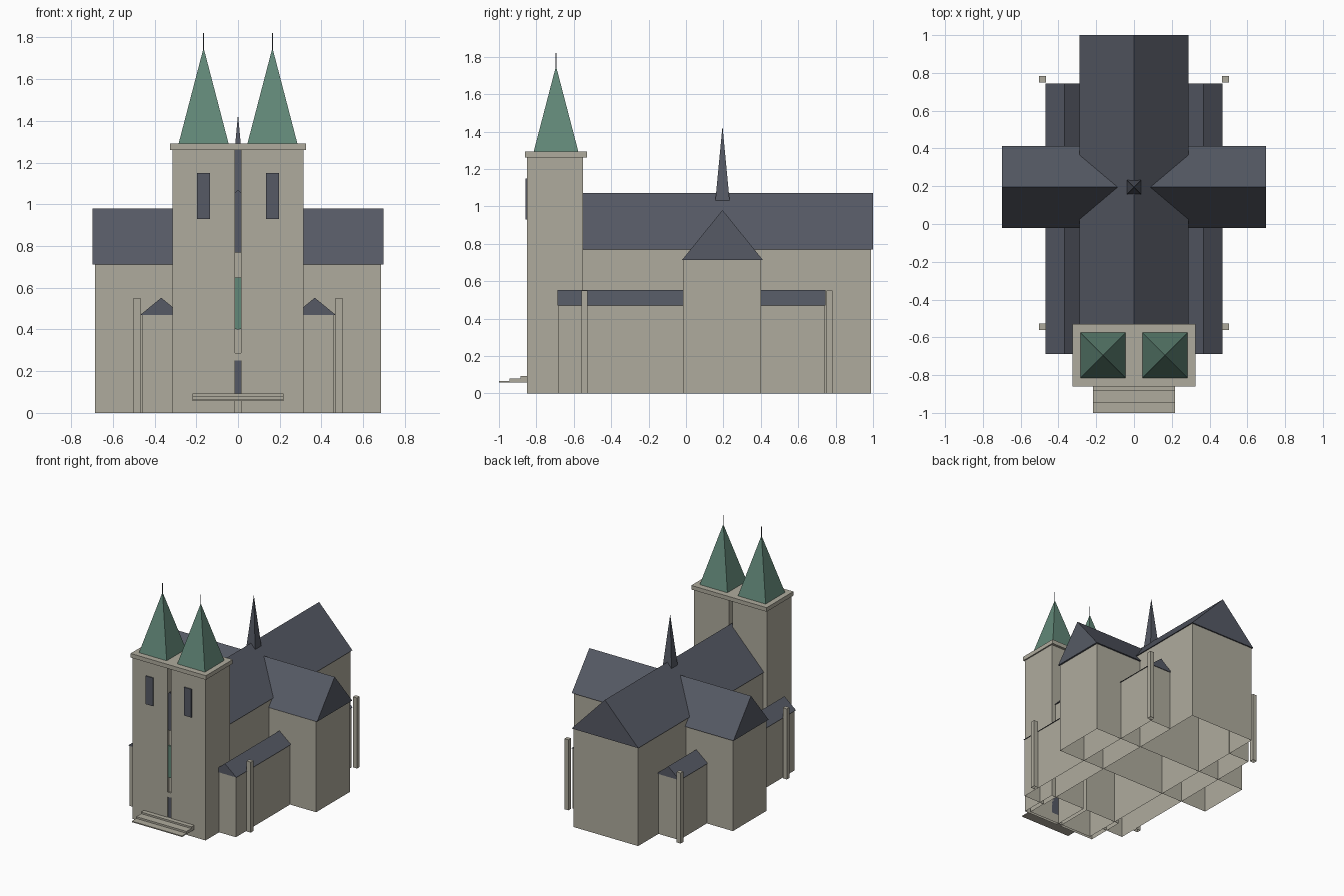
import bpy, bmesh
from math import pi, sqrt
from mathutils import Matrix

cube = bpy.data.objects.get("Cube")
if cube:
    bpy.data.objects.remove(cube, do_unlink=True)


def material(name, rgb):
    m = bpy.data.materials.new(name)
    m.use_nodes = True
    m.diffuse_color = (*rgb, 1)
    m.node_tree.nodes["Principled BSDF"].inputs["Base Color"].default_value = (*rgb, 1)
    return m


STONE = material("pale stone", (0.43, 0.41, 0.34))
SLATE = material("dark slate", (0.093, 0.102, 0.13))
COPPER = material("green copper", (0.122, 0.246, 0.188))


def finish(name, bm, mat):
    bmesh.ops.recalc_face_normals(bm, faces=bm.faces)
    mesh = bpy.data.meshes.new(name)
    bm.to_mesh(mesh)
    bm.free()
    mesh.materials.append(mat)
    obj = bpy.data.objects.new(name, mesh)
    bpy.context.collection.objects.link(obj)
    return obj


def box(name, x, y, z, mat=STONE, open_bottom=False):
    """Box from (min, max) pairs, optionally without its underside."""
    bm = bmesh.new()
    bmesh.ops.create_cube(bm, size=1)
    for v in bm.verts:
        v.co = [(lo + hi) / 2 + c * (hi - lo) for c, (lo, hi) in zip(v.co, (x, y, z))]
    bmesh.ops.recalc_face_normals(bm, faces=bm.faces)
    if open_bottom:
        under = [f for f in bm.faces if f.normal.z < -0.5]
        bmesh.ops.delete(bm, geom=under, context='FACES')
    return finish(name, bm, mat)


def gable_roof(name, centre, half, span, eave, ridge, along_y=True):
    """Closed triangular prism with its ridge along y or x."""
    bm = bmesh.new()
    profile = [(centre - half, eave), (centre + half, eave), (centre, ridge)]
    ends = [[bm.verts.new((a, s, z) if along_y else (s, a, z)) for a, z in profile]
            for s in span]
    for end in ends:
        bm.faces.new(end)
    for i in range(3):
        j = (i + 1) % 3
        bm.faces.new((ends[0][i], ends[0][j], ends[1][j], ends[1][i]))
    return finish(name, bm, SLATE)


def spire(name, x, y, half, z, mat):
    """Four-sided pyramid."""
    bm = bmesh.new()
    move = Matrix.Translation((x, y, sum(z) / 2)) @ Matrix.Rotation(pi / 4, 4, 'Z')
    bmesh.ops.create_cone(bm, cap_ends=True, segments=4, radius1=half * sqrt(2),
                          radius2=0, depth=z[1] - z[0], matrix=move)
    return finish(name, bm, mat)


def cylinder(name, radius, depth, sides, move, mat):
    bm = bmesh.new()
    bmesh.ops.create_cone(bm, cap_ends=True, segments=sides, radius1=radius,
                          radius2=radius, depth=depth, matrix=move)
    return finish(name, bm, mat)


# Nave and transept
box("nave_walls", (-0.28, 0.28), (-0.83, 0.99), (0, 0.77), open_bottom=True)
gable_roof("nave_roof", 0, 0.288, (-0.84, 1.0), 0.77, 1.07)
box("transept_walls", (-0.685, 0.685), (-0.015, 0.4), (0, 0.712), open_bottom=True)
gable_roof("transept_roof", 0.195, 0.217, (-0.698, 0.698), 0.712, 0.98, along_y=False)
spire("crossing_spire", 0, 0.195, 0.038, (1.03, 1.43), SLATE)

# Parts repeated on both sides
for side, s in (("left", 1), ("right", -1)):
    def span(a, b):
        return tuple(sorted((s * a, s * b)))

    # Side aisle with corner piers
    box(f"{side}_aisle_walls", span(0.275, 0.46), (-0.683, 0.74), (0, 0.47), open_bottom=True)
    gable_roof(f"{side}_aisle_roof", s * 0.368, 0.1, (-0.688, 0.745), 0.47, 0.552)
    for place, y in (("front", -0.56), ("back", 0.75)):
        box(f"{side}_{place}_pier", span(0.467, 0.502), (y, y + 0.033), (0, 0.55),
            open_bottom=True)

    # Tower with window, spire and finial
    box(f"{side}_tower", span(0.015, 0.315), (-0.85, -0.55), (0, 1.26), open_bottom=True)
    box(f"{side}_tower_window", span(0.135, 0.197), (-0.858, -0.85), (0.93, 1.15), SLATE)
    spire(f"{side}_tower_spire", s * 0.165, -0.695, 0.12, (1.29, 1.75), COPPER)
    cylinder(f"{side}_finial", 0.003, 0.12, 6,
             Matrix.Translation((s * 0.165, -0.695, 1.76)), SLATE)

# Shared cornice on top of the towers
box("tower_cornice", (-0.325, 0.325), (-0.86, -0.53), (1.26, 1.292))

# Round window and door between the towers
cylinder("round_window", 0.125, 0.01, 24,
         Matrix.Translation((0, -0.835, 0.525)) @ Matrix.Rotation(pi / 2, 4, 'X'), COPPER)
box("door", (-0.08, 0.08), (-0.839, -0.83), (0.07, 0.25), SLATE)
box("door_lintel", (-0.1, 0.1), (-0.845, -0.83), (0.25, 0.287))

# Entrance steps
for i, (front, low, high) in enumerate(((-1.0, 0.058, 0.066), (-0.945, 0.066, 0.08),
                                        (-0.885, 0.08, 0.093))):
    box(f"step_{i + 1}", (-0.217, 0.217), (front, -0.845), (low, high))
